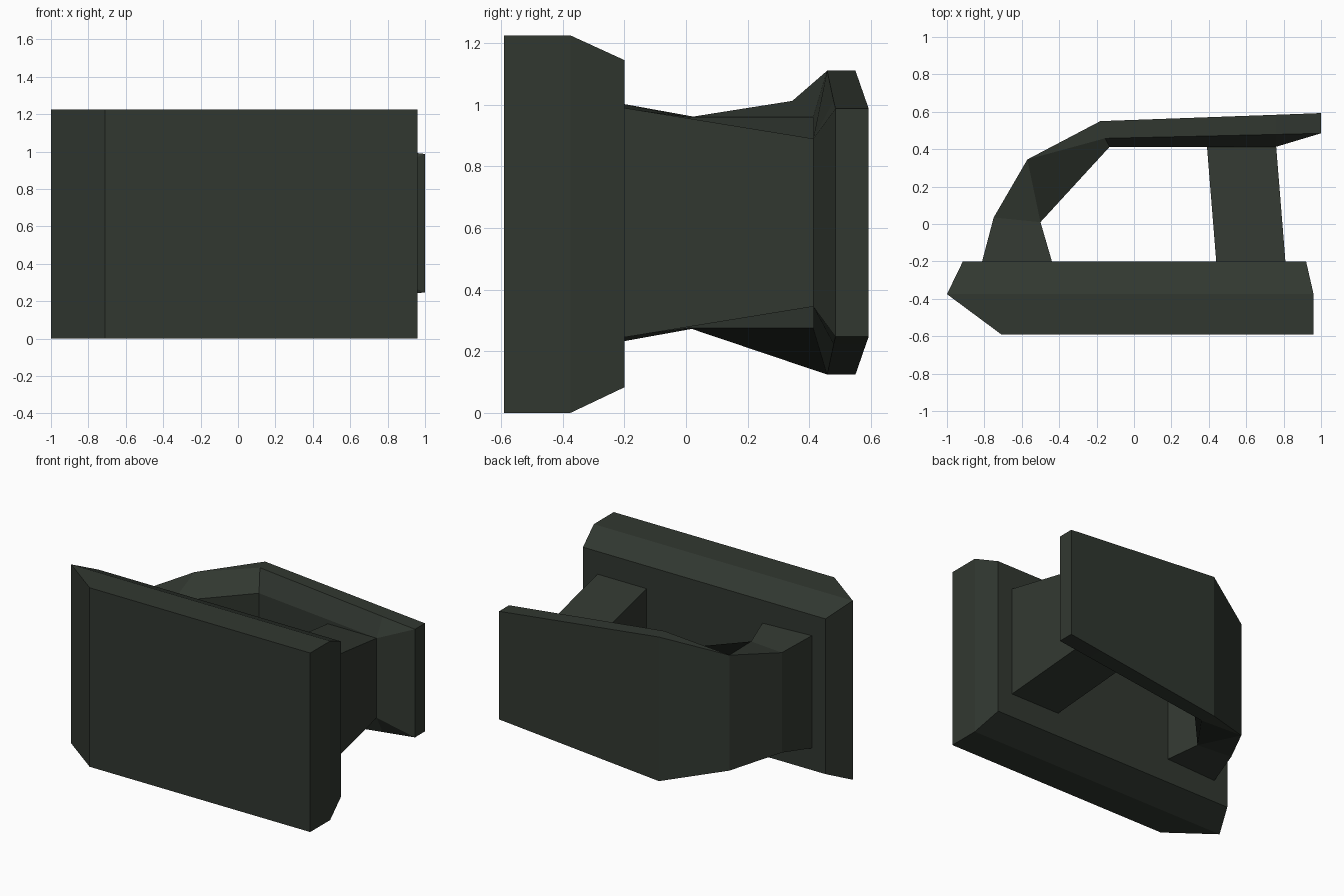
import bpy, bmesh

if "Cube" in bpy.data.objects:
    bpy.data.objects.remove(bpy.data.objects["Cube"])

mat = bpy.data.materials.new("dark green grey")
mat.diffuse_color = (0.031, 0.039, 0.030, 1)
mat.use_nodes = True
mat.node_tree.nodes["Principled BSDF"].inputs["Base Color"].default_value = mat.diffuse_color
ZC = 0.6175  # mirror height of the frame and post


def loft(name, rings):
    """Skin a closed solid through rings of equal point count."""
    bm = bmesh.new()
    vs = [[bm.verts.new(p) for p in r] for r in rings]
    n = len(rings[0])
    for a, b in zip(vs, vs[1:]):
        for i in range(n):
            j = (i + 1) % n
            bm.faces.new((a[i], a[j], b[j], b[i]))
    bm.faces.new(vs[0])
    bm.faces.new(vs[-1])
    bmesh.ops.remove_doubles(bm, verts=bm.verts, dist=0.0005)
    bmesh.ops.recalc_face_normals(bm, faces=bm.faces)
    me = bpy.data.meshes.new(name)
    bm.to_mesh(me)
    bm.free()
    me.materials.append(mat)
    ob = bpy.data.objects.new(name, me)
    bpy.context.collection.objects.link(ob)
    return ob


def rect(x0, x1, y, z0, z1):
    return [(x0, y, z0), (x1, y, z0), (x1, y, z1), (x0, y, z1)]


def section(outer, mid, inner):
    """Six-sided section, each point (x, y, half height), mirrored about ZC."""
    pts = [outer, mid, inner]
    return ([(x, y, ZC + h) for x, y, h in pts] +
            [(x, y, ZC - h) for x, y, h in reversed(pts)])


# Thick front plate with chamfered rear edges and slanted left end
loft("front_plate", [
    rect(-0.71, 0.96, -0.59, 0, 1.225),
    rect(-1.0, 0.96, -0.375, 0, 1.225),
    rect(-0.915, 0.92, -0.2, 0.083, 1.145),
])

# Curved arm that turns into the flared back bar
o0, i0 = (-0.82, -0.23, 0.39), (-0.43, -0.23, 0.375)
o1, i1 = (-0.75, 0.035, 0.342), (-0.5, 0.01, 0.342)
o2 = (-0.57, 0.345, 0.395)
end_in = (1.0, 0.485, 0.37)
loft("arm_and_back_bar", [
    section(o0, o0, i0),
    section(o1, o1, i1),
    section(o2, o2, i1),
    section((-0.18, 0.55, 0.493), (-0.155, 0.458, 0.493), (-0.13, 0.413, 0.342)),
    section((1.0, 0.593, 0.37), end_in, end_in),
][:4] + [
    # the pad ends at the post, then slopes out to the bar end
    section((0.76, 0.584, 0.395), (0.76, 0.479, 0.395), (0.76, 0.413, 0.272)),
    section((1.0, 0.593, 0.37), end_in, end_in),
])

# Tapered post joining plate and bar
loft("post", [
    rect(0.442, 0.812, -0.23, ZC - 0.377, ZC + 0.377),
    rect(0.39, 0.76, 0.416, ZC - 0.272, ZC + 0.272),
])
